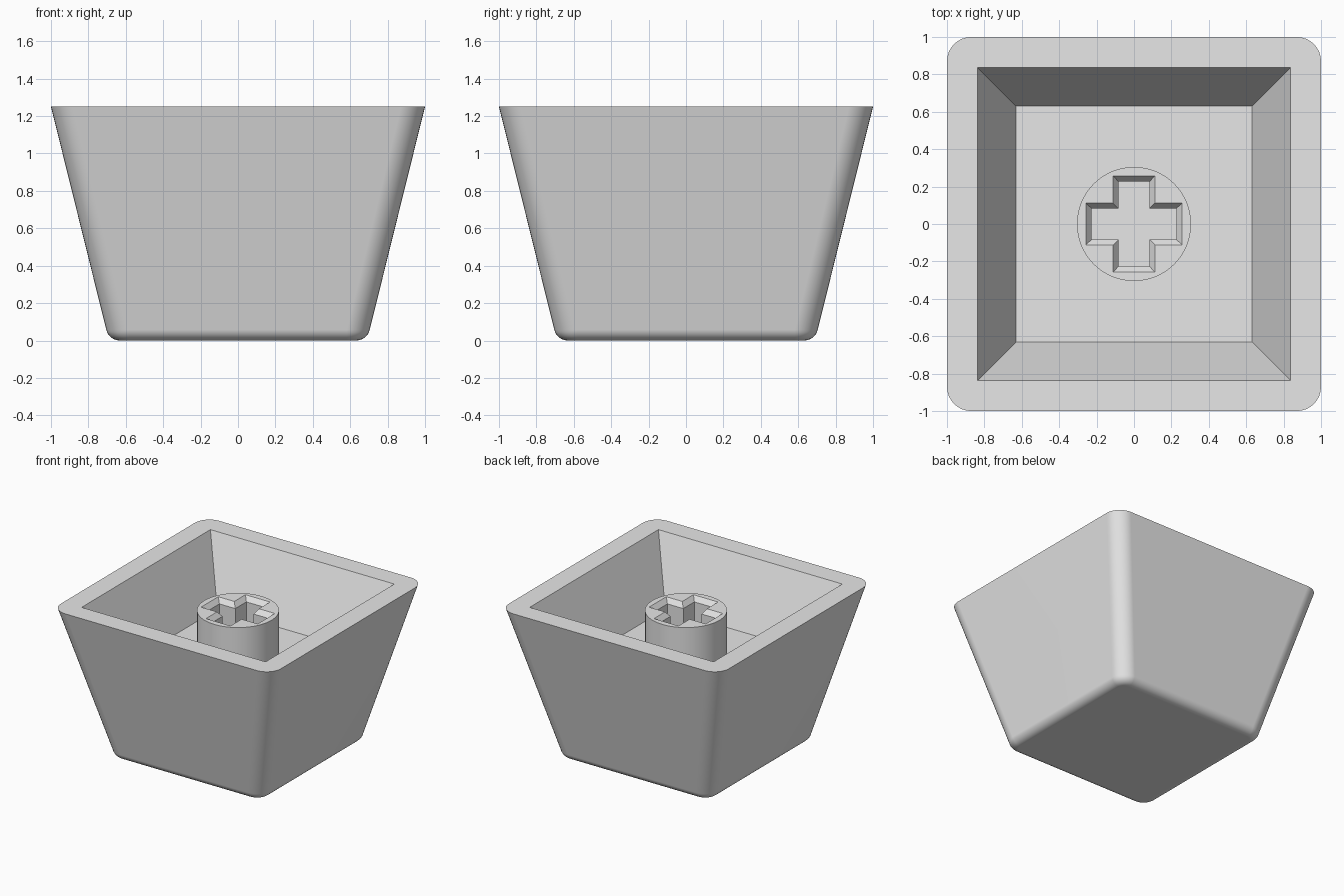
import bpy, bmesh, math

if "Cube" in bpy.data.objects:
    bpy.data.objects.remove(bpy.data.objects["Cube"])

grey = bpy.data.materials.new("light grey plastic")
grey.diffuse_color = (0.8, 0.8, 0.8, 1)
grey.use_nodes = True
grey.node_tree.nodes["Principled BSDF"].inputs["Base Color"].default_value = grey.diffuse_color

HEIGHT, FLOOR, STEM_TOP = 1.25, 0.73, 1.13
SEG = 8  # segments per rounded corner


def rounded_square(half, radius):
    pts = []
    for c in range(4):
        mid = math.pi / 4 + c * math.pi / 2
        cx = math.copysign(half - radius, math.cos(mid))
        cy = math.copysign(half - radius, math.sin(mid))
        for i in range(SEG + 1):
            a = c * math.pi / 2 + i / SEG * math.pi / 2
            pts.append((cx + radius * math.cos(a), cy + radius * math.sin(a)))
    return pts


def square(h):
    return [(h, h), (-h, h), (-h, -h), (h, -h)]


def cross(a, w):
    return [(a, -w), (a, w), (w, w), (w, a), (-w, a), (-w, w),
            (-a, w), (-a, -w), (-w, -w), (-w, -a), (w, -a), (w, -w)]


def ring(bm, pts, z):
    return [bm.verts.new((x, y, z)) for x, y in pts]


def loft(bm, a, b):
    n = len(a)
    for i in range(n):
        j = (i + 1) % n
        bm.faces.new((a[i], a[j], b[j], b[i]))


def finish(bm, name):
    mesh = bpy.data.meshes.new(name)
    bm.normal_update()
    bm.to_mesh(mesh)
    bm.free()
    mesh.materials.append(grey)
    obj = bpy.data.objects.new(name, mesh)
    bpy.context.collection.objects.link(obj)
    bpy.ops.object.select_all(action='DESELECT')
    obj.select_set(True)
    bpy.context.view_layer.objects.active = obj
    bpy.ops.object.shade_smooth_by_angle(angle=math.radians(30))
    return obj


# Tapered shell: filleted base, sloping walls, flat rim, square cavity
bm = bmesh.new()
slope = math.atan2(0.31, HEIGHT)
fillet = 0.075
base_half = 0.69 - fillet * math.tan((math.pi / 2 - slope) / 2)
rings = []
for i in range(SEG + 1):
    t = i / SEG * (math.pi / 2 - slope)
    out = fillet * math.sin(t)
    rings.append(ring(bm, rounded_square(base_half + out, 0.05 + out),
                      fillet * (1 - math.cos(t))))
rings.append(ring(bm, rounded_square(1.0, 0.13), HEIGHT))
for lower, upper in zip(rings, rings[1:]):
    loft(bm, lower, upper)
bm.faces.new(rings[0][::-1])

rim = rings[-1]
lip = ring(bm, square(0.836), HEIGHT)
floor = ring(bm, square(0.63), FLOOR)
for c in range(4):
    first, last = c * (SEG + 1), c * (SEG + 1) + SEG
    bm.faces.new([lip[c]] + rim[first:last + 1])
    bm.faces.new((lip[c], rim[last], rim[(last + 1) % len(rim)], lip[(c + 1) % 4]))
loft(bm, lip, floor)
bm.faces.new(floor)
shell = finish(bm, "cap_shell")
weighted = shell.modifiers.new("even shading", 'WEIGHTED_NORMAL')
weighted.keep_sharp = True

# Round stem with a chamfered cross socket
bm = bmesh.new()
circle = [(0.305 * math.cos(i * math.tau / 64), 0.305 * math.sin(i * math.tau / 64))
          for i in range(64)]
foot = ring(bm, circle, FLOOR)
top = ring(bm, circle, STEM_TOP)
loft(bm, foot, top)
mouth = ring(bm, cross(0.257, 0.112), STEM_TOP)
throat = ring(bm, cross(0.227, 0.083), STEM_TOP - 0.04)
bottom = ring(bm, cross(0.227, 0.083), FLOOR)
loft(bm, mouth, throat)
loft(bm, throat, bottom)
edges = [bm.edges.get((r[i], r[(i + 1) % len(r)]))
         for r in (top, mouth) for i in range(len(r))]
bmesh.ops.triangle_fill(bm, edges=edges, use_beauty=True, normal=(0, 0, 1))
finish(bm, "stem")
